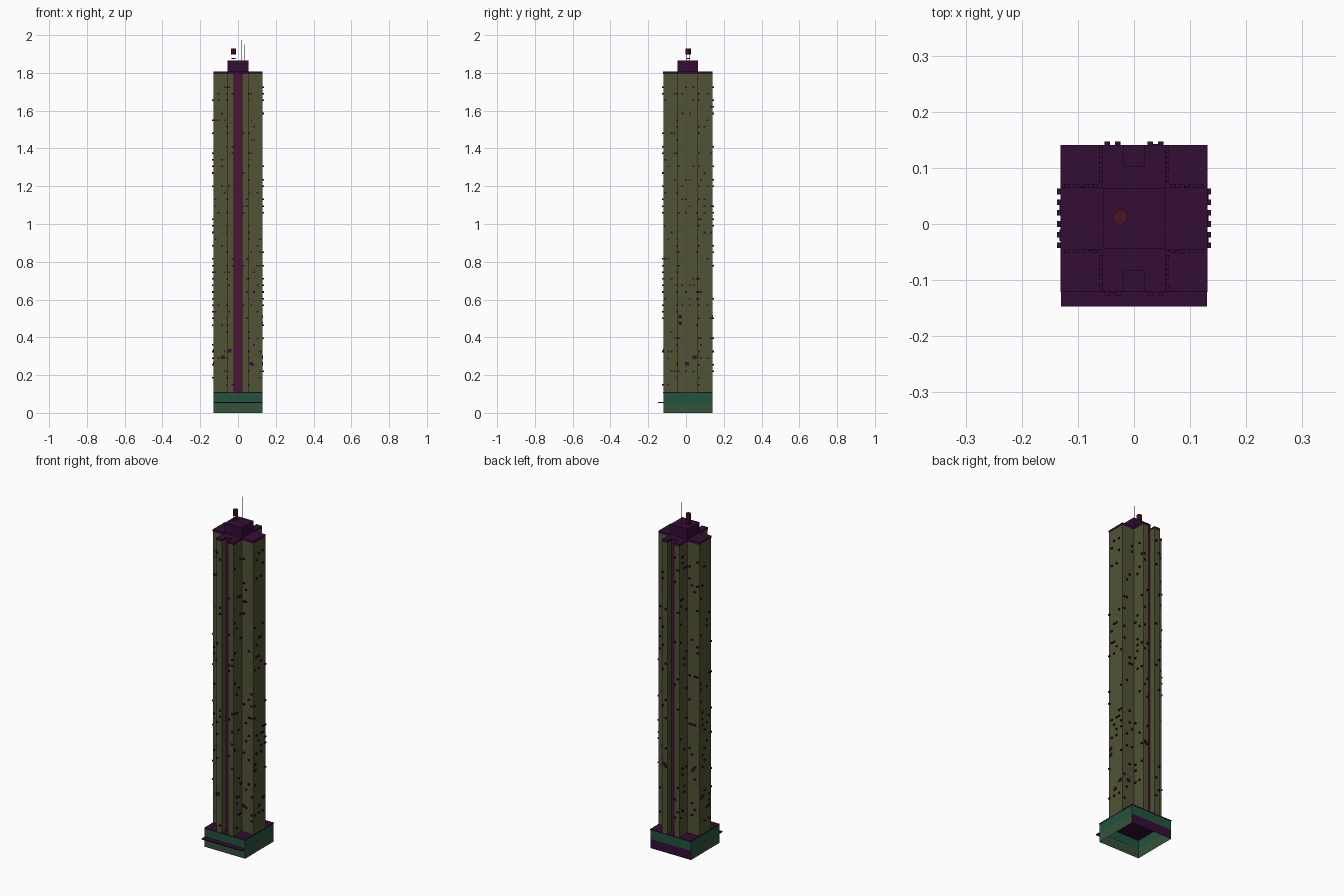
import bpy, bmesh, random
from mathutils import Matrix, Vector

if "Cube" in bpy.data.objects:
    bpy.data.objects.remove(bpy.data.objects["Cube"])

random.seed(4)
CY = 0.01  # plan centre of the tower in y


def material(name, r, g, b):
    m = bpy.data.materials.new(name)
    m.diffuse_color = (r, g, b, 1)
    m.use_nodes = True
    m.node_tree.nodes["Principled BSDF"].inputs["Base Color"].default_value = m.diffuse_color
    return m


OLIVE = material("olive_wall", 0.08, 0.085, 0.035)
MAGENTA = material("magenta_recess", 0.075, 0.006, 0.035)
PURPLE = material("purple_roof", 0.035, 0.004, 0.035)
GREEN = material("green_podium", 0.015, 0.09, 0.045)
MOSS = material("moss_podium", 0.035, 0.085, 0.045)
RED = material("red_tank", 0.07, 0.008, 0.015)
DARK = material("dark_metal", 0.02, 0.02, 0.02)


def finish(name, bm, *mats):
    bmesh.ops.recalc_face_normals(bm, faces=bm.faces)
    me = bpy.data.meshes.new(name)
    bm.to_mesh(me)
    bm.free()
    for m in mats:
        me.materials.append(m)
    ob = bpy.data.objects.new(name, me)
    bpy.context.collection.objects.link(ob)
    return ob


def add_box(bm, centre, size):
    bmesh.ops.create_cube(bm, size=1, matrix=Matrix.Translation(centre) @ Matrix.Diagonal((*size, 1)))


def box(name, lo, hi, mat):
    bm = bmesh.new()
    lo, hi = Vector(lo), Vector(hi)
    add_box(bm, (lo + hi) / 2, hi - lo)
    return finish(name, bm, mat)


def cylinder(name, x, y, z0, z1, r, sides, mat):
    bm = bmesh.new()
    bmesh.ops.create_cone(bm, cap_ends=True, segments=sides, radius1=r, radius2=r, depth=z1 - z0,
                          matrix=Matrix.Translation((x, y, (z0 + z1) / 2)))
    return finish(name, bm, mat)


def prism(name, outline, z0, z1, mats, capped=True):
    bm = bmesh.new()
    rings = [[bm.verts.new((x, y, z)) for x, y in outline] for z in (z0, z1)]
    n = len(outline)
    for i in range(n):
        j = (i + 1) % n
        bm.faces.new((rings[0][i], rings[0][j], rings[1][j], rings[1][i]))
    if capped:
        bm.faces.new(rings[0])
        bm.faces.new(rings[1])
    return finish(name, bm, *mats)


# Cross-shaped plan with a notch in the front and back arms
def cross_plan(grow=0.0):
    g = grow
    q = [(.13 + g, .054 + g), (.055 + g, .054 + g), (.055 + g, .13 + g), (.02 - g, .13 + g), (.02 - g, .092 + g)]
    half = q + [(-x, y) for x, y in reversed(q)]
    return [(x, y + CY) for x, y in half + [(-x, -y) for x, y in half]]


# Podium: open shell in two bands, with a purple lower back wall
rect = [(-.13, -.12), (.13, -.12), (.13, .14), (-.13, .14)]
low = prism("podium_lower_walls", rect, 0, .053, (MOSS, PURPLE), capped=False)
for p in low.data.polygons:
    if p.center.y > .13:
        p.material_index = 1
prism("podium_upper_walls", rect, .053, .104, (GREEN,), capped=False)
box("podium_roof", (-.131, -.121, .104), (.131, .141, .11), PURPLE)
box("entrance_canopy", (-.13, -.147, .052), (.13, -.12, .058), PURPLE)

# Tower walls, magenta inside the notches
tower = prism("tower_walls", cross_plan(), .11, 1.795, (OLIVE, MAGENTA), capped=False)
for p in tower.data.polygons:
    if abs(p.center.x) < .01 and abs(p.normal.y) > .9:
        p.material_index = 1
prism("roof_slab", cross_plan(.001), 1.795, 1.807, (PURPLE,))
box("lift_house", (-.055, CY - .054, 1.807), (.055, CY + .054, 1.865), PURPLE)

# Water tank on legs
cylinder("water_tank", -.024, .012, 1.897, 1.93, .014, 8, RED)
box("tank_base", (-.034, .002, 1.874), (-.014, .022, 1.878), DARK)
for sx in (-1, 1):
    for sy in (-1, 1):
        cylinder("tank_leg", -.024 + sx * .008, .012 + sy * .008, 1.865, 1.897, .0012, 6, DARK)

# Antennas
for x, top in ((0, 2.0), (.017, 1.975), (.033, 1.95)):
    cylinder("antenna", x, .04, 1.865, top, .001, 6, DARK)

# Window air conditioners: columns on every wall, random floors.
# Each wall: (fixed axis, wall position, outward sign, column positions)
walls = []
ends = [-.048, -.029, -.01, .01, .029, .048]
for s in (-1, 1):
    walls.append((0, s * .13, s, [CY + e for e in ends]))
    walls.append((1, CY + s * .13, s, [-.048, -.029, .029, .048]))
    walls.append((1, CY + s * .054, s, [t * e for t in (-1, 1) for e in (.07, .085, .103, .12)]))
    walls.append((0, s * .055, s, [CY + t * e for t in (-1, 1) for e in (.07, .087, .104, .122)]))


def wall_box(bm, axis, pos, sign, along, z, w, d, h):
    c, size = [along, along, z], [w, w, h]
    c[axis] = pos + sign * d / 2
    size[axis] = d
    add_box(bm, c, size)


bm = bmesh.new()
for axis, pos, sign, cols in walls:
    for along in cols:
        for floor in random.sample(range(46), 6):
            wall_box(bm, axis, pos, sign, along, .15 + floor * .035, .010, .007, .008)
finish("air_conditioners", bm, PURPLE)

# Larger panels on the lower floors
bm = bmesh.new()
for axis, pos, sign, along, z in (
        (1, CY - .054, -1, -.08, .295), (1, CY - .13, -1, -.045, .33), (1, CY - .054, -1, .07, .26),
        (0, .13, 1, -.03, .51), (0, .13, 1, -.03, .475), (0, .13, 1, .045, .295), (0, .13, 1, .005, .26),
        (0, -.13, -1, .03, .33), (0, -.13, -1, -.02, .26), (1, CY + .054, 1, -.09, .48),
        (1, CY + .13, 1, .04, .51), (1, CY + .054, 1, .09, .3)):
    wall_box(bm, axis, pos, sign, along, z, .02, .003, .018)
finish("wall_panels", bm, PURPLE)
